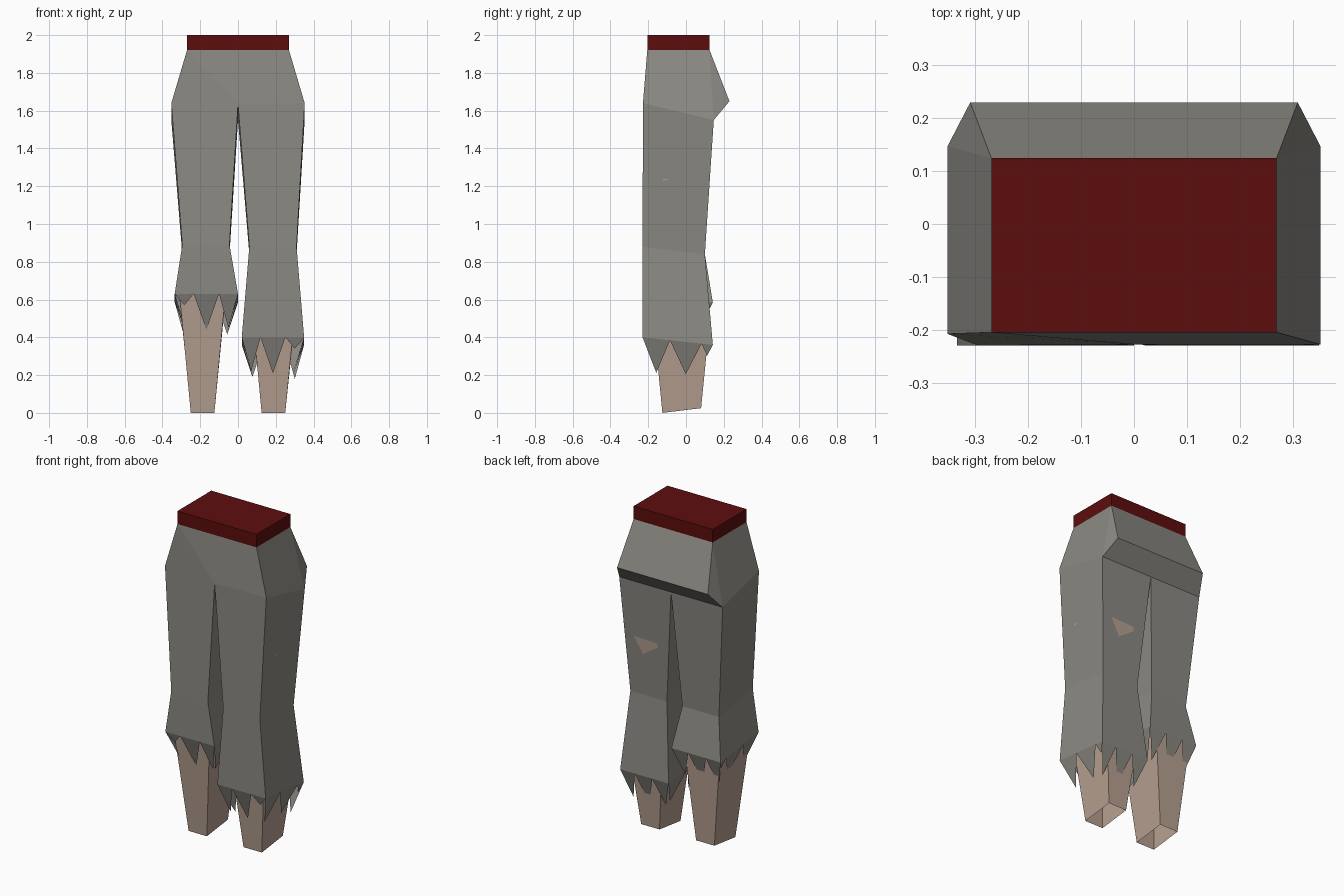
import bpy
from mathutils import Vector

if "Cube" in bpy.data.objects:
    bpy.data.objects.remove(bpy.data.objects["Cube"])


def material(name, rgb):
    m = bpy.data.materials.new(name)
    m.diffuse_color = (*rgb, 1)
    m.use_nodes = True
    m.node_tree.nodes["Principled BSDF"].inputs["Base Color"].default_value = m.diffuse_color
    return m


CLOTH = material("cloth", (0.26, 0.25, 0.225))
SKIN = material("skin", (0.47, 0.35, 0.28))
RED = material("dark_red", (0.11, 0.004, 0.004))


def build(name, verts, faces, mat, flip=False):
    if flip:
        faces = [f[::-1] for f in faces]
    me = bpy.data.meshes.new(name)
    me.from_pydata([tuple(v) for v in verts], [], faces)
    me.materials.append(mat)
    ob = bpy.data.objects.new(name, me)
    bpy.context.collection.objects.link(ob)
    return ob


def ring(x_in, x_out, y_front, y_back, z_front, z_back):
    """Four corners: inner front, outer front, outer back, inner back."""
    return [Vector((x_in, y_front, z_front)), Vector((x_out, y_front, z_front)),
            Vector((x_out, y_back, z_back)), Vector((x_in, y_back, z_back))]


def walls(lo, hi):
    """Quads joining two four-corner rings that start at indices lo and hi."""
    return [[lo + i, lo + (i + 1) % 4, hi + (i + 1) % 4, hi + i] for i in range(4)]


# Waistband
bpy.ops.mesh.primitive_cube_add(size=1, location=(0, -0.04, 1.96))
band = bpy.context.object
band.name = "waistband"
band.scale = (0.54, 0.33, 0.08)
band.data.materials.append(RED)

# Seat: waist ring, hip corners, rear ridge and crotch points
seat = ring(-0.27, 0.27, -0.205, 0.125, 1.92, 1.92)
seat += ring(-0.353, 0.353, -0.228, 0.147, 1.64, 1.55)
seat[4].y = -0.208
seat += [Vector((0.31, 0.23, 1.65)), Vector((-0.31, 0.23, 1.65)),
         Vector((0, -0.228, 1.635)), Vector((0, 0.147, 1.55))]
build("seat", seat, [
    [4, 10, 0], [10, 1, 0], [10, 5, 1],          # front
    [5, 6, 2, 1], [7, 4, 0, 3],                  # sides
    [6, 8, 2], [9, 7, 3],                        # rear corners
    [8, 9, 3, 2], [6, 11, 7, 9, 8],              # rear and under-seat
], CLOTH)

# Torn hem per side: (split positions along the side, tooth lengths)
TEETH = [((0, 0.3, 0.7, 1), (0.18, 0.19, 0.06)),     # front
         ((0, 0.39, 0.84, 1), (0.18, 0.17, 0.06)),   # outer
         ((0, 0.3, 0.66, 1), (0.18, 0.19, 0.17)),    # back
         ((0, 0.5, 1), (0.17, 0.18))]                # inner
INWARD = [Vector((0, 1, 0)), Vector((-1, 0, 0)), Vector((0, -1, 0)), Vector((1, 0, 0))]


def trouser_leg(name, side, hip, knee, hem):
    verts = hip + knee + hem
    faces = walls(4, 0)
    for i, (splits, depths) in enumerate(TEETH):
        j = (i + 1) % 4
        a, b = hem[i], hem[j]
        line = [8 + i]
        for t in splits[1:-1]:
            line.append(len(verts))
            verts.append(a.lerp(b, t))
        line.append(8 + j)
        faces.append(line + [4 + j, 4 + i])
        for k, d in enumerate(depths):
            mid = (verts[line[k]] + verts[line[k + 1]]) / 2
            verts.append(mid + INWARD[i] * d * 0.33 - Vector((0, 0, d)))
            faces.append([line[k], len(verts) - 1, line[k + 1]])
    verts = [Vector((v.x * side, v.y, v.z)) for v in verts]
    return build(name, verts, faces, CLOTH, side < 0)


hip_r = ring(0, 0.353, -0.228, 0.147, 1.64, 1.55)
hip_r[0].z = 1.635
hip_l = [v.copy() for v in hip_r]
hip_l[1].y = -0.208
trouser_leg("right_trouser_leg", 1, hip_r,
            ring(0.06, 0.31, -0.23, 0.10, 0.88, 0.84),
            ring(0.02, 0.35, -0.23, 0.142, 0.40, 0.36))
trouser_leg("left_trouser_leg", -1, hip_l,
            ring(0.045, 0.295, -0.23, 0.10, 0.89, 0.84),
            ring(0.0, 0.335, -0.23, 0.142, 0.63, 0.585))


# Bare shins: tapered tubes open at the ankle
def shin(name, side, top):
    verts = ring(0.125, 0.25, -0.125, 0.08, 0, 0.025) + top
    verts = [Vector((v.x * side, v.y, v.z)) for v in verts]
    build(name, verts, walls(0, 4) + [[4, 5, 6, 7]], SKIN, side < 0)


shin("right_shin", 1, ring(0.08, 0.297, -0.172, 0.122, 0.48, 0.45))
shin("left_shin", -1, ring(0.06, 0.317, -0.19, 0.118, 0.70, 0.67))


# Tears in the right trouser leg showing skin
def back_y(z):
    return 0.10 + (z - 0.84) * 0.047 / 0.71 + 0.002


tear = [(0.27, 1.20), (0.11, 1.195), (0.105, 1.17), (0.21, 1.10)]
build("rear_tear", [(x, back_y(z), z) for x, z in tear], [[3, 2, 1, 0]], SKIN)
slit = [(-0.125, 1.24), (-0.085, 1.235), (-0.12, 1.23)]
build("side_tear", [(0.335, y, z) for y, z in slit], [[0, 2, 1]], SKIN)
